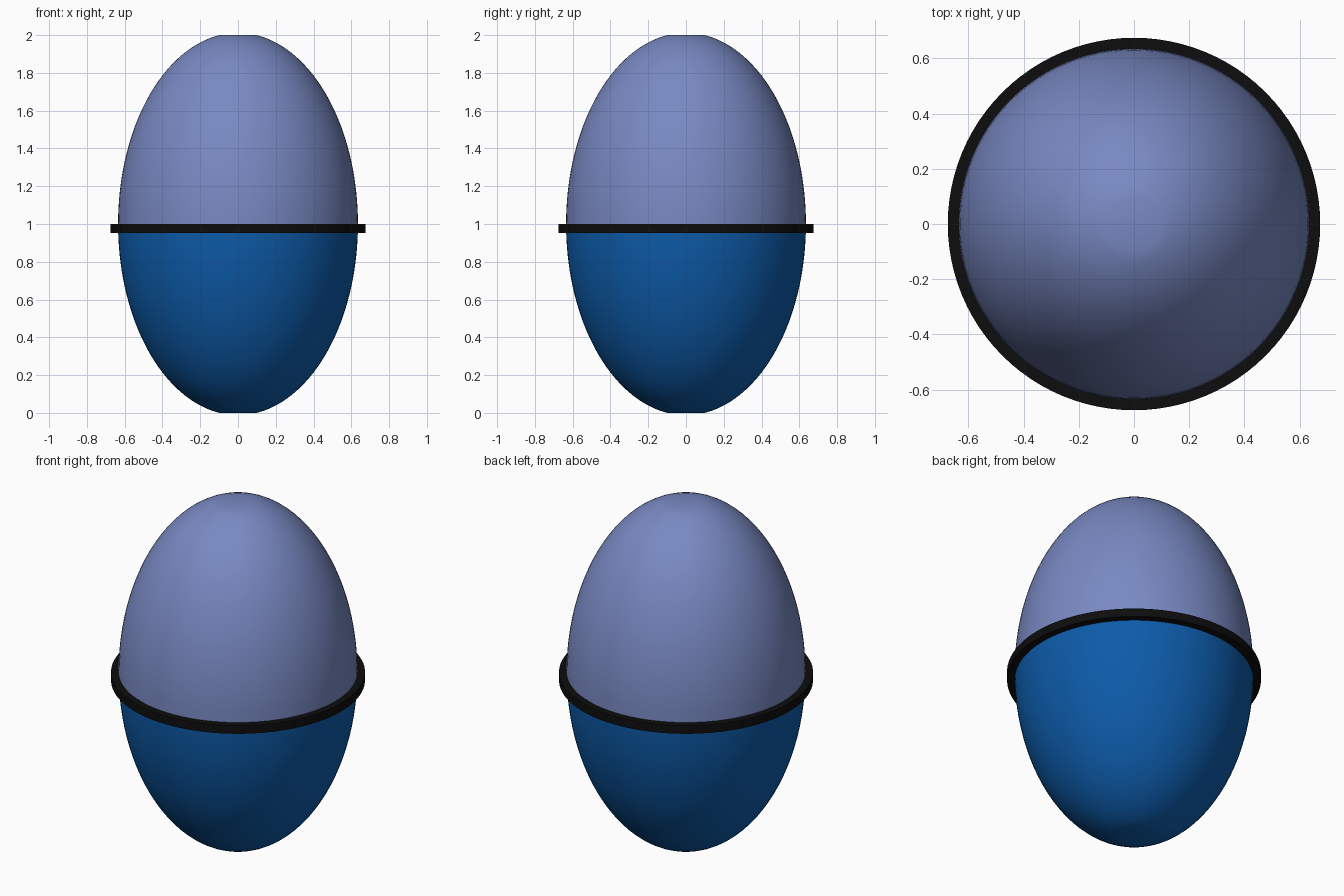
import bpy, bmesh, math

if "Cube" in bpy.data.objects:
    bpy.data.objects.remove(bpy.data.objects["Cube"])

SIDES = 96
R = 0.635          # widest radius of the egg
SEAM = 1.0         # height of the joint


def material(name, rgb):
    m = bpy.data.materials.new(name)
    m.diffuse_color = (*rgb, 1)
    m.use_nodes = True
    m.node_tree.nodes["Principled BSDF"].inputs["Base Color"].default_value = m.diffuse_color
    return m


def lathe(name, profile, mat, closed=False, smooth_angle=35):
    """Revolve (radius, height) points around z; radius 0 becomes a pole."""
    bm = bmesh.new()
    verts = [bm.verts.new((r, 0, z)) for r, z in profile]
    pairs = list(zip(verts, verts[1:]))
    if closed:
        pairs.append((verts[-1], verts[0]))
    edges = [bm.edges.new(p) for p in pairs]
    bmesh.ops.spin(bm, geom=verts + edges, axis=(0, 0, 1), cent=(0, 0, 0),
                   angle=2 * math.pi, steps=SIDES, use_merge=False)
    bmesh.ops.remove_doubles(bm, verts=bm.verts, dist=1e-4)
    bmesh.ops.recalc_face_normals(bm, faces=bm.faces)
    # open halves: make sure the outside faces outward
    f = max(bm.faces, key=lambda f: abs(f.calc_center_median().z - SEAM))
    if not closed and f.normal.z * (f.calc_center_median().z - SEAM) < 0:
        bmesh.ops.reverse_faces(bm, faces=bm.faces)
    me = bpy.data.meshes.new(name)
    bm.to_mesh(me)
    bm.free()
    me.materials.append(mat)
    ob = bpy.data.objects.new(name, me)
    bpy.context.collection.objects.link(ob)
    bpy.ops.object.select_all(action='DESELECT')
    ob.select_set(True)
    bpy.context.view_layer.objects.active = ob
    bpy.ops.object.shade_smooth_by_angle(angle=math.radians(smooth_angle))
    return ob


def half(sign, start):
    """Half-ellipse profile with a small flat cap at the tip."""
    t0, t1, n = math.asin(start), math.radians(81), 24
    pts = []
    for i in range(n + 1):
        t = t0 + (t1 - t0) * i / n
        pts.append((R * math.cos(t), SEAM + sign * math.sin(t) / math.sin(t1)))
    return pts + [(0, SEAM + sign)]


lavender = material("lavender", (0.19, 0.25, 0.54))
blue = material("deep blue", (0.004, 0.105, 0.40))
black = material("black", (0.004, 0.004, 0.004))

# Upper and lower shells
lathe("upper_shell", half(1, 0.0), lavender)
lathe("lower_shell", half(-1, 0.0), blue)

# Flat band around the joint
lathe("seam_band", [(R - 0.02, 0.952), (0.675, 0.952), (0.675, 1.0), (R - 0.02, 1.0)],
      black, closed=True)
